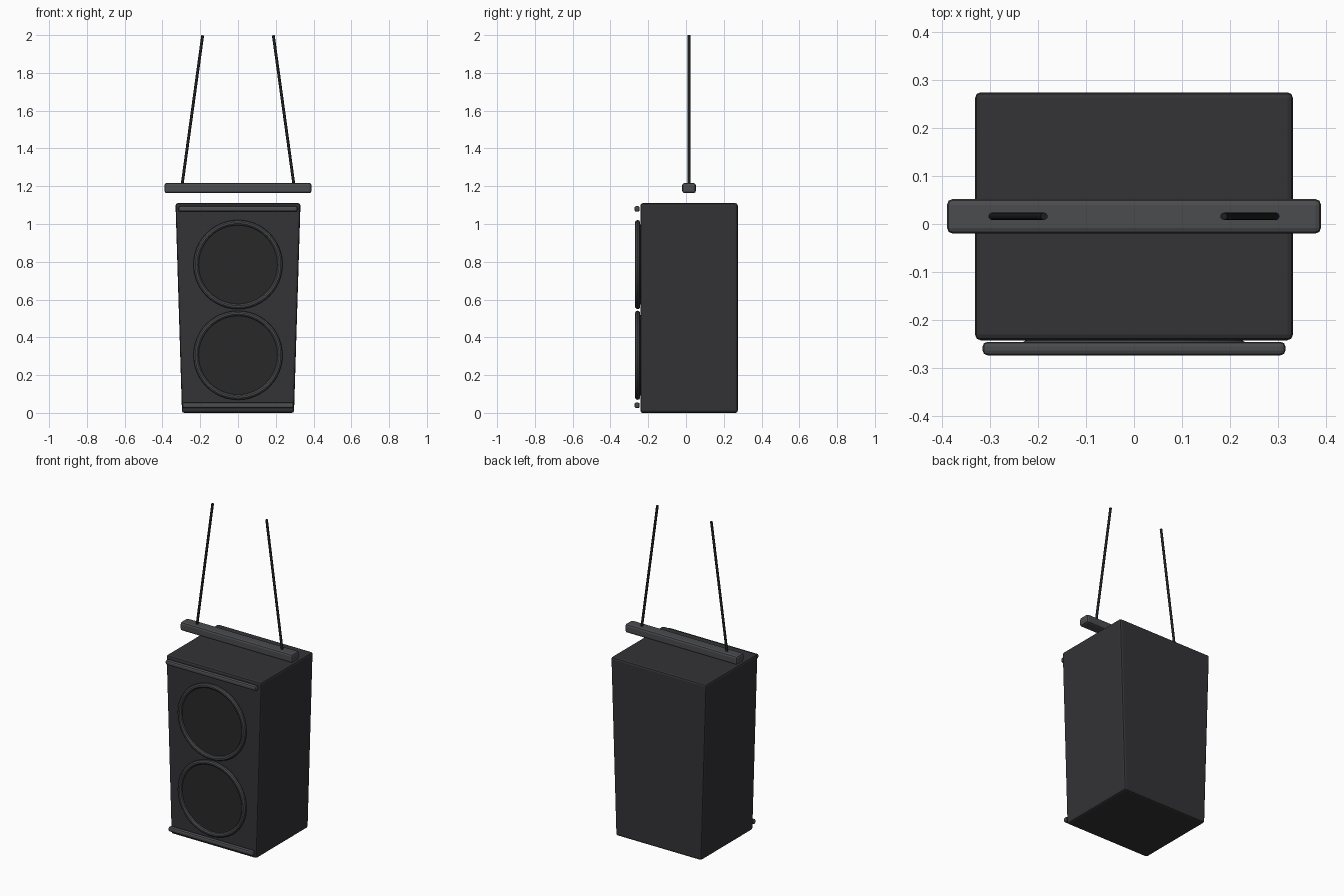
import bpy, bmesh, math
from mathutils import Vector

if "Cube" in bpy.data.objects:
    bpy.data.objects.remove(bpy.data.objects["Cube"])


def material(name, r, g, b):
    m = bpy.data.materials.new(name)
    m.diffuse_color = (r, g, b, 1)
    m.use_nodes = True
    m.node_tree.nodes["Principled BSDF"].inputs["Base Color"].default_value = m.diffuse_color
    return m


BODY = material("cabinet_black", 0.033, 0.033, 0.037)
TRIM = material("trim_grey", 0.07, 0.072, 0.078)
CONE = material("cone_black", 0.022, 0.022, 0.022)
WIRE = material("cable_black", 0.012, 0.013, 0.014)


def finish(ob, name, mat, bevel=0.0, segments=2, smooth=True):
    ob.name = name
    ob.data.materials.append(mat)
    if bevel:
        b = ob.modifiers.new("bevel", 'BEVEL')
        b.width, b.segments = bevel, segments
    if smooth:
        bpy.ops.object.select_all(action='DESELECT')
        ob.select_set(True)
        bpy.context.view_layer.objects.active = ob
        bpy.ops.object.shade_smooth_by_angle(angle=math.radians(35))
    return ob


def box(name, center, size, mat, bevel, segments=2, bottom_scale=1.0):
    bpy.ops.mesh.primitive_cube_add(size=1, location=center)
    ob = bpy.context.object
    for v in ob.data.vertices:
        k = bottom_scale if v.co.z < 0 else 1.0
        v.co = Vector((v.co.x * size[0] * k, v.co.y * size[1], v.co.z * size[2]))
    return finish(ob, name, mat, bevel, segments, smooth=False)


def rod(name, a, b, radius, mat):
    a, b = Vector(a), Vector(b)
    bpy.ops.mesh.primitive_cylinder_add(vertices=12, radius=radius, depth=(b - a).length,
                                        location=(a + b) / 2)
    ob = bpy.context.object
    ob.rotation_euler = (b - a).to_track_quat('Z', 'Y').to_euler()
    return finish(ob, name, mat)


MID_Y = 0.016

# Cabinet, narrower at the bottom
box("cabinet", (0, MID_Y, 0.555), (0.662, 0.516, 1.11), BODY, 0.012, 2, 0.593 / 0.662)

# Front trim rails
box("top_rail", (0, -0.259, 1.08), (0.63, 0.028, 0.03), TRIM, 0.01)
box("bottom_rail", (0, -0.259, 0.04), (0.59, 0.028, 0.03), TRIM, 0.01)

# Two speakers, each a cone disc with a surround ring
for label, z in (("lower", 0.305), ("upper", 0.785)):
    bpy.ops.mesh.primitive_cylinder_add(vertices=48, radius=0.212, depth=0.03,
                                        location=(0, -0.24, z), rotation=(math.pi / 2, 0, 0))
    finish(bpy.context.object, label + "_speaker_cone", CONE)
    bpy.ops.mesh.primitive_torus_add(major_radius=0.222, minor_radius=0.014,
                                     major_segments=48, minor_segments=10,
                                     location=(0, -0.256, z), rotation=(math.pi / 2, 0, 0))
    finish(bpy.context.object, label + "_speaker_ring", TRIM)

# Hanging beam
box("hanging_beam", (0, MID_Y, 1.19), (0.778, 0.072, 0.054), TRIM, 0.012)

# Suspension cables
for label, s in (("left", -1), ("right", 1)):
    rod(label + "_cable", (s * 0.297, MID_Y, 1.2), (s * 0.187, MID_Y, 1.999), 0.0075, WIRE)
